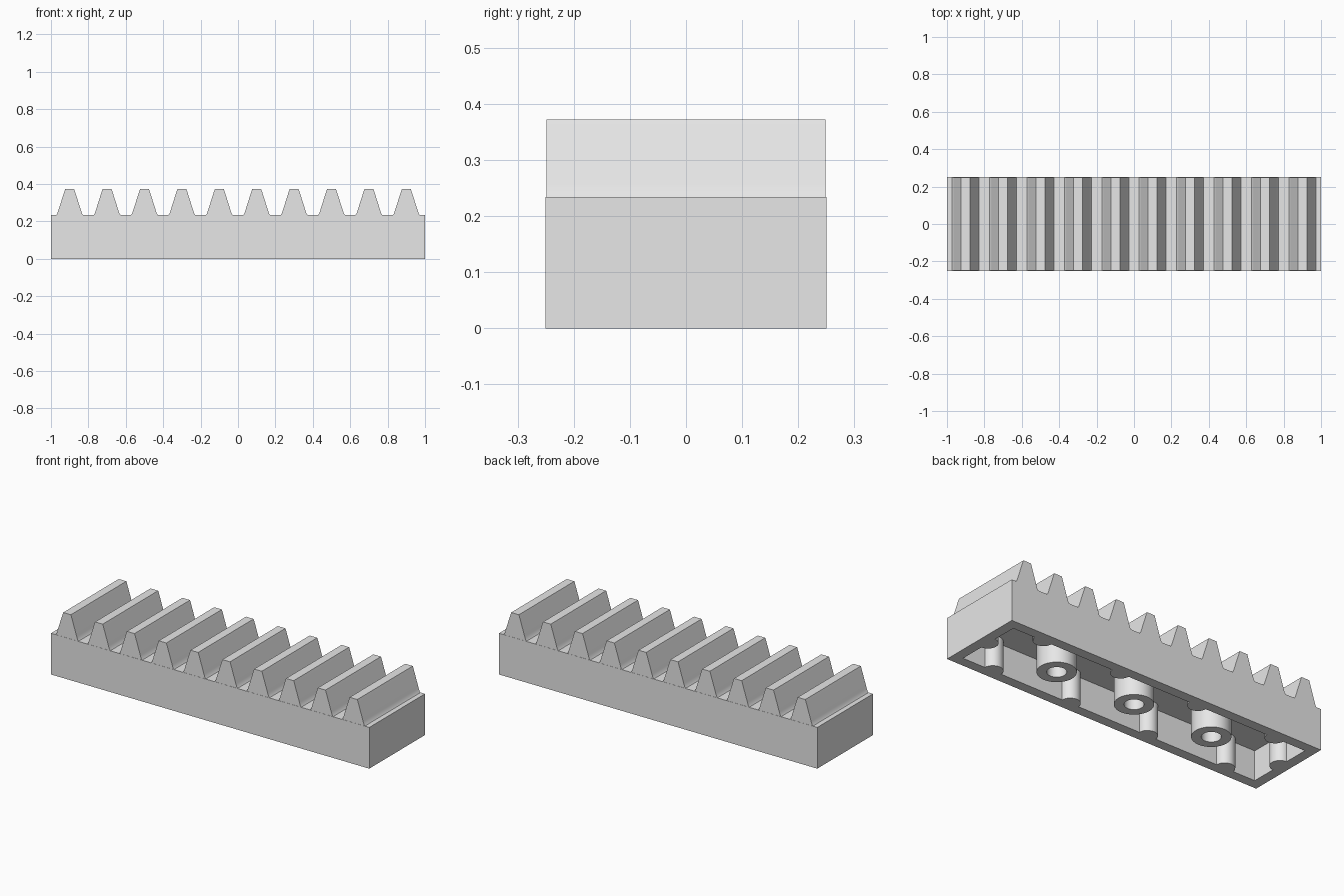
import bpy
import bmesh
import math
from mathutils import Matrix, Vector

cube = bpy.data.objects.get("Cube")
if cube:
    bpy.data.objects.remove(cube, do_unlink=True)

grey = bpy.data.materials.new("light_grey")
grey.use_nodes = True
grey.diffuse_color = (0.8, 0.8, 0.8, 1)
grey.node_tree.nodes["Principled BSDF"].inputs["Base Color"].default_value = (0.8, 0.8, 0.8, 1)

BODY_TOP = 0.234
CEILING = 0.17
WALL = 0.08
PITCH = 0.2


def finish(bm, name, location=(0, 0, 0), smooth=False):
    """Turn a bmesh into a named, coloured object."""
    bmesh.ops.recalc_face_normals(bm, faces=bm.faces)
    mesh = bpy.data.meshes.new(name)
    bm.to_mesh(mesh)
    bm.free()
    mesh.materials.append(grey)
    obj = bpy.data.objects.new(name, mesh)
    obj.location = location
    bpy.context.collection.objects.link(obj)
    if smooth:
        bpy.ops.object.select_all(action="DESELECT")
        obj.select_set(True)
        bpy.context.view_layer.objects.active = obj
        bpy.ops.object.shade_smooth_by_angle(angle=math.radians(35))
    return obj


# Hollow base: a box whose underside is inset and pushed up
bm = bmesh.new()
bmesh.ops.create_cube(bm, size=1, matrix=Matrix.Translation((0, 0, BODY_TOP / 2))
                      @ Matrix.Diagonal((2, 0.5, BODY_TOP, 1)))
bm.normal_update()
underside = min(bm.faces, key=lambda f: f.calc_center_median().z)
bmesh.ops.inset_region(bm, faces=[underside], thickness=WALL)
pushed = bmesh.ops.extrude_face_region(bm, geom=[underside])
bmesh.ops.translate(bm, vec=(0, 0, CEILING),
                    verts=[v for v in pushed["geom"] if isinstance(v, bmesh.types.BMVert)])
if underside.is_valid:
    bmesh.ops.delete(bm, geom=[underside], context="FACES_ONLY")
finish(bm, "hollow_base")

# Rack teeth: half profile mirrored, then extruded across the depth
half = [(0.072, BODY_TOP - 0.004), (0.072, BODY_TOP), (0.066, 0.242),
        (0.061, 0.257), (0.029, 0.358), (0.024, 0.372)]
outline = half + [(-x, z) for x, z in reversed(half)]
for i in range(10):
    bm = bmesh.new()
    face = bm.faces.new([bm.verts.new((x, -0.249, z)) for x, z in outline])
    tooth = bmesh.ops.extrude_face_region(bm, geom=[face])
    bmesh.ops.translate(bm, vec=(0, 0.498, 0),
                        verts=[v for v in tooth["geom"] if isinstance(v, bmesh.types.BMVert)])
    finish(bm, f"tooth_{i + 1}", ((i - 4.5) * PITCH, 0, 0), smooth=True)

# Hollow tubes under the ceiling: a spun wall section
for i, x in enumerate((-0.5, 0, 0.5)):
    bm = bmesh.new()
    section = [(0.05, CEILING), (0.05, 0), (0.1, 0), (0.1, CEILING)]
    points = [bm.verts.new((r, 0, z)) for r, z in section]
    edges = [bm.edges.new(pair) for pair in zip(points, points[1:])]
    bmesh.ops.spin(bm, geom=points + edges, cent=Vector(), axis=(0, 0, 1),
                   angle=math.tau, steps=32, use_duplicate=False)
    bmesh.ops.remove_doubles(bm, verts=bm.verts, dist=0.0001)
    finish(bm, f"tube_{i + 1}", (x, 0, 0), smooth=True)

# Rounded grip ribs along the inside of the walls
spots = [(x, y) for x in (-0.75, -0.25, 0.25, 0.75) for y in (-0.195, 0.195)]
spots += [(-0.945, 0), (0.945, 0)]
for i, (x, y) in enumerate(spots):
    bm = bmesh.new()
    bmesh.ops.create_cone(bm, cap_ends=True, segments=24, radius1=0.053, radius2=0.053,
                          depth=CEILING, matrix=Matrix.Translation((0, 0, CEILING / 2)))
    finish(bm, f"grip_rib_{i + 1}", (x, y, 0), smooth=True)
